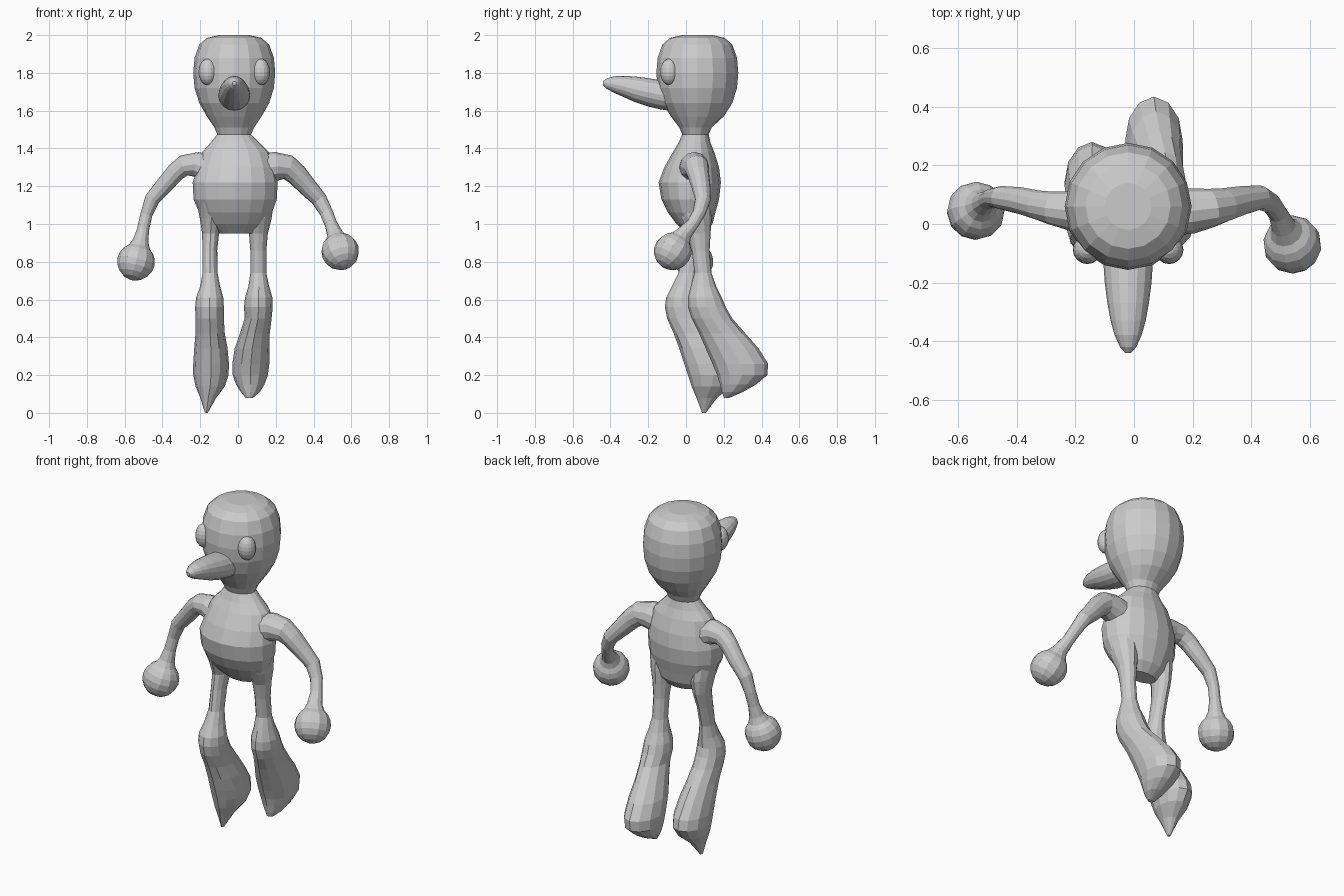
import bpy, bmesh
from math import sin, cos, pi, radians
from mathutils import Vector

def ellipse(c, u, v, n):
    c, u, v = Vector(c), Vector(u), Vector(v)
    return [c + u * cos(2 * pi * i / n) + v * sin(2 * pi * i / n) for i in range(n)]

def loft(name, rings):
    """Skin a list of equal-sized rings into a closed solid."""
    bm = bmesh.new()
    loops = [[bm.verts.new(p) for p in r] for r in rings]
    n = len(loops[0])
    for a, b in zip(loops, loops[1:]):
        for i in range(n):
            bm.faces.new((a[i], a[(i + 1) % n], b[(i + 1) % n], b[i]))
    bm.faces.new(loops[0])
    bm.faces.new(loops[-1])
    bmesh.ops.recalc_face_normals(bm, faces=bm.faces)
    mesh = bpy.data.meshes.new(name)
    bm.to_mesh(mesh)
    bm.free()
    ob = bpy.data.objects.new(name, mesh)
    bpy.context.collection.objects.link(ob)
    return ob

def column(name, rows, n):
    """Loft of horizontal rings given as z, x min, x max, y min, y max."""
    loft(name, [ellipse(((x0 + x1) / 2, (y0 + y1) / 2, z),
                        ((x1 - x0) / 2, 0, 0), (0, (y1 - y0) / 2, 0), n)
                for z, x0, x1, y0, y1 in rows])

def arm(name, pts, hand, r_hand, n=12):
    """Tube through x, y, z, radius points, ending in a ball hand."""
    pts = [(Vector(p[:3]), p[3]) for p in pts]
    hand = Vector(hand)
    d = (hand - pts[-1][0]).normalized()
    for a in (35, 52, 70, 90, 110, 130, 150, 170):
        pts.append((hand - d * r_hand * cos(radians(a)), r_hand * sin(radians(a))))
    rings = []
    for i, (p, r) in enumerate(pts):
        t = (pts[min(i + 1, len(pts) - 1)][0] - pts[max(i - 1, 0)][0]).normalized()
        u = Vector((0, 1, 0))
        u = (u - t * u.dot(t)).normalized()
        rings.append(ellipse(p, u * r, t.cross(u) * r, n))
    loft(name, rings)

# Head, neck and torso
column("body", [
    (2.00, -.10, .06, -.02, .14), (1.985, -.165, .125, -.085, .205),
    (1.95, -.205, .165, -.125, .245), (1.88, -.23, .19, -.15, .27),
    (1.80, -.237, .197, -.157, .277), (1.72, -.23, .19, -.15, .27),
    (1.64, -.205, .165, -.125, .245), (1.57, -.165, .125, -.08, .20),
    (1.51, -.125, .085, -.035, .135), (1.475, -.11, .07, -.02, .12),
    (1.43, -.145, .115, -.04, .13), (1.38, -.19, .165, -.07, .15),
    (1.30, -.215, .195, -.115, .175), (1.22, -.24, .21, -.145, .185),
    (1.13, -.235, .205, -.13, .175), (1.06, -.205, .18, -.095, .155),
    (1.00, -.17, .15, -.05, .14), (.95, -.10, .08, 0, .10)], 16)

# Legs: thigh, knee bulge, swept-back lower leg and pointed toe
column("right_leg", [
    (1.12, .03, .19, -.06, .13), (1.03, .04, .178, -.03, .135),
    (.95, .058, .158, .01, .13), (.86, .065, .15, .03, .125),
    (.74, .065, .15, .045, .135), (.67, .055, .165, .025, .16),
    (.61, .037, .182, .01, .19), (.56, .032, .184, .01, .21),
    (.50, .035, .178, .03, .245), (.42, .01, .168, .07, .315),
    (.34, -.018, .168, .105, .385), (.26, -.03, .166, .14, .435),
    (.20, -.028, .158, .165, .43), (.15, -.01, .14, .18, .37),
    (.11, .015, .115, .19, .30), (.08, .04, .08, .20, .23)], 12)
column("left_leg", [
    (1.12, -.22, -.07, -.08, .12), (1.03, -.202, -.08, -.04, .13),
    (.95, -.19, -.10, -.01, .12), (.86, -.188, -.11, -.02, .09),
    (.74, -.188, -.108, -.04, .06), (.67, -.20, -.095, -.075, .06),
    (.61, -.222, -.078, -.105, .06), (.56, -.227, -.075, -.112, .075),
    (.50, -.225, -.075, -.10, .105), (.42, -.225, -.07, -.065, .165),
    (.34, -.232, -.055, -.035, .22), (.26, -.237, -.048, -.01, .27),
    (.20, -.237, -.05, .01, .28), (.14, -.225, -.07, .03, .24),
    (.08, -.20, -.115, .055, .165), (0, -.175, -.16, .085, .105)], 12)

# Arms with ball hands
arm("right_arm", [
    (.13, .04, 1.29, .08), (.20, .045, 1.305, .077), (.265, .055, 1.30, .066),
    (.31, .065, 1.262, .058), (.37, .08, 1.195, .05), (.43, .09, 1.13, .042),
    (.468, .07, 1.06, .035), (.492, .035, 1.0, .033), (.512, -.01, .95, .042)],
    (.541, -.07, .855), .1)
arm("left_arm", [
    (-.15, .04, 1.29, .08), (-.22, .045, 1.315, .066), (-.285, .055, 1.31, .056),
    (-.33, .065, 1.275, .05), (-.39, .08, 1.205, .046), (-.455, .09, 1.13, .04),
    (-.485, .09, 1.05, .032), (-.503, .08, .97, .032), (-.515, .07, .91, .042)],
    (-.54, .045, .80), .1)

# Long upturned nose
loft("nose", [ellipse((-.02, y, z), (rx, 0, 0), (0, 0, rz), 16) for y, z, rx, rz in [
    (-.06, 1.675, .085, .08), (-.14, 1.685, .084, .077), (-.20, 1.697, .08, .075),
    (-.27, 1.713, .071, .068), (-.33, 1.728, .06, .056), (-.38, 1.738, .046, .044),
    (-.42, 1.743, .028, .027), (-.44, 1.745, .01, .01)]])

# Eyes
for side, x in (("left", -.16), ("right", .12)):
    bpy.ops.mesh.primitive_uv_sphere_add(segments=16, ring_count=10, radius=1,
                                         location=(x, -.088, 1.805))
    eye = bpy.context.object
    eye.name = side + "_eye"
    eye.scale = (.049, .049, .07)
